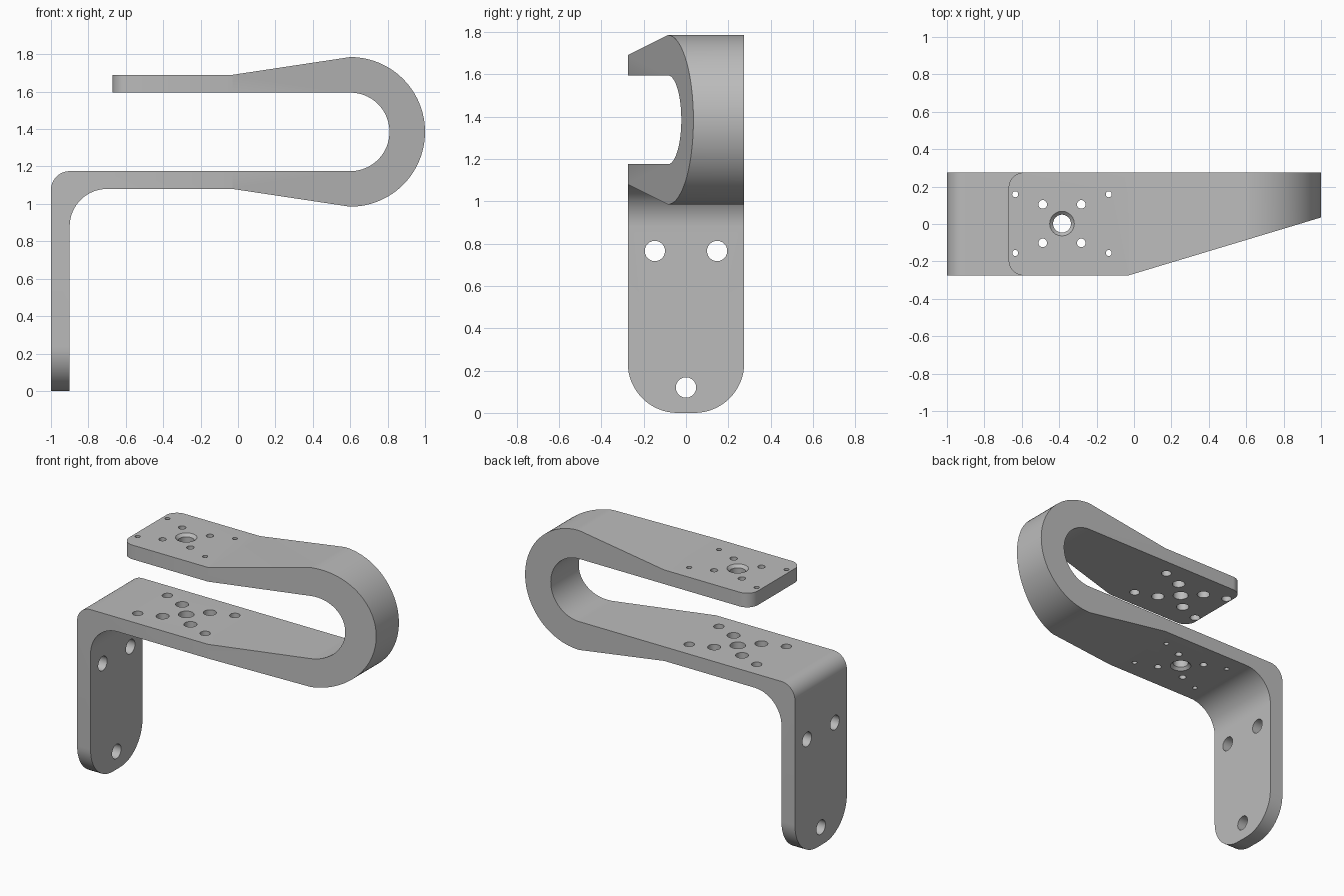
import bpy, bmesh
from math import sin, cos, pi, radians
from mathutils import Vector

if "Cube" in bpy.data.objects:
    bpy.data.objects.remove(bpy.data.objects["Cube"], do_unlink=True)

HALF = 0.275      # half the strip width
MID = 1.385       # height of the bend centre
GAP = 0.21        # half the gap between the plates
THICK = 0.095     # plate thickness


def arc(cx, cy, r, start, end, n=16):
    """Points along an arc, angles in degrees."""
    angles = [radians(start + (end - start) * i / n) for i in range(n + 1)]
    return [(cx + r * cos(a), cy + r * sin(a)) for a in angles]


def loft(bm, rings):
    """Closed solid through a stack of equal point rings."""
    rows = [[bm.verts.new(p) for p in ring] for ring in rings]
    n = len(rows[0])
    for low, high in zip(rows, rows[1:]):
        for i in range(n):
            j = (i + 1) % n
            bm.faces.new((low[i], low[j], high[j], high[i]))
    bm.faces.new(rows[0][::-1])
    bm.faces.new(rows[-1])


def prism(bm, points, axis, low, high):
    def place(p, t):
        c = list(p)
        c.insert("xyz".index(axis), t)
        return Vector(c)
    loft(bm, [[place(p, t) for p in points] for t in (low, high)])


def make(name, bm):
    bmesh.ops.recalc_face_normals(bm, faces=bm.faces)
    mesh = bpy.data.meshes.new(name)
    bm.to_mesh(mesh)
    bm.free()
    obj = bpy.data.objects.new(name, mesh)
    bpy.context.collection.objects.link(obj)
    return obj


# Bent strip: leg, lower plate, return bend and upper plate
low_in, top_in = MID - GAP, MID + GAP
profile = [(-1, 0)]
profile += arc(-0.9, low_in - 0.1, 0.1, 180, 90)
profile += arc(0.6, MID, GAP, -90, 90, 40)
profile += [(-0.67, top_in), (-0.67, top_in + THICK), (-0.03, top_in + THICK)]
profile += arc(0.6, MID, 0.4, 90, -90, 48)
profile += [(-0.03, low_in - THICK)]
profile += arc(-0.7, low_in - THICK - 0.2, 0.2, 90, 180)
profile += [(-0.9, 0)]
bm = bmesh.new()
prism(bm, profile, "y", -HALF, HALF)
bracket = make("bent_bracket", bm)

# Everything cut away is gathered in one cutter
cut = bmesh.new()

# Slanted front side of the bend
slope = 0.301
prism(cut, [(-0.13, -HALF - 0.1 * slope), (1.1, -HALF + 1.13 * slope),
            (1.1, -0.4), (-0.13, -0.4)], "z", 0.9, 1.9)

# Rounded corners of the upper plate tip and the leg foot
for side in (-1, 1):
    for r, edge, axis, low, high in ((0.08, -0.67, "z", 1.5, 1.8),
                                     (0.235, 0, "x", -1.1, -0.8)):
        pts = arc(edge + r, HALF - r, r, 180, 90)
        pts += [(edge + r, HALF + 0.05), (edge - 0.05, HALF + 0.05),
                (edge - 0.05, HALF - r)]
        pts = [(u, side * v) for u, v in pts]
        if axis == "x":
            pts = [(v, u) for u, v in pts]
        prism(cut, pts, axis, low, high)

# Screw holes through the leg
for y, z in ((-0.147, 0.765), (0.147, 0.765), (0, 0.12)):
    prism(cut, arc(y, z, 0.048, 0, 345, 23), "x", -1.1, -0.8)


def plate_hole(x, y, steps):
    """Matching holes in both plates; steps are (radius, depth from the gap)."""
    for side in (-1, 1):
        loft(cut, [[Vector((px, py, MID + side * (GAP + d)))
                    for px, py in arc(x, y, r, 0, 345, 23)] for r, d in steps])


# Central hole, countersunk on the outside faces
CX = -0.385
plate_hole(CX, 0.002, [(0.048, -0.02), (0.048, 0.077), (0.066, THICK), (0.066, 0.12)])

# Small holes, counterbored from the gap side
for sx in (-1, 1):
    for sy in (-1, 1):
        for dx, dy, r, bore in ((0.103, 0.103, 0.023, 0.04),
                                (0.25, 0.157, 0.016, 0.032)):
            plate_hole(CX + sx * dx, 0.002 + sy * dy,
                       [(bore, -0.02), (bore, 0.05), (r, 0.05), (r, 0.12)])

cutter = make("cutter", cut)
cutter.hide_render = True

mod = bracket.modifiers.new("cuts", "BOOLEAN")
mod.operation = "DIFFERENCE"
mod.solver = "EXACT"
mod.object = cutter
bpy.context.view_layer.objects.active = bracket
bracket.select_set(True)
bpy.ops.object.modifier_apply(modifier=mod.name)
bpy.data.objects.remove(cutter, do_unlink=True)

# Plain grey metal
grey = bpy.data.materials.new("plain_grey")
grey.use_nodes = True
colour = (0.5, 0.5, 0.5, 1)
grey.diffuse_color = colour
grey.node_tree.nodes["Principled BSDF"].inputs["Base Color"].default_value = colour
bracket.data.materials.clear()
bracket.data.materials.append(grey)
bpy.ops.object.shade_smooth_by_angle(angle=radians(25))
